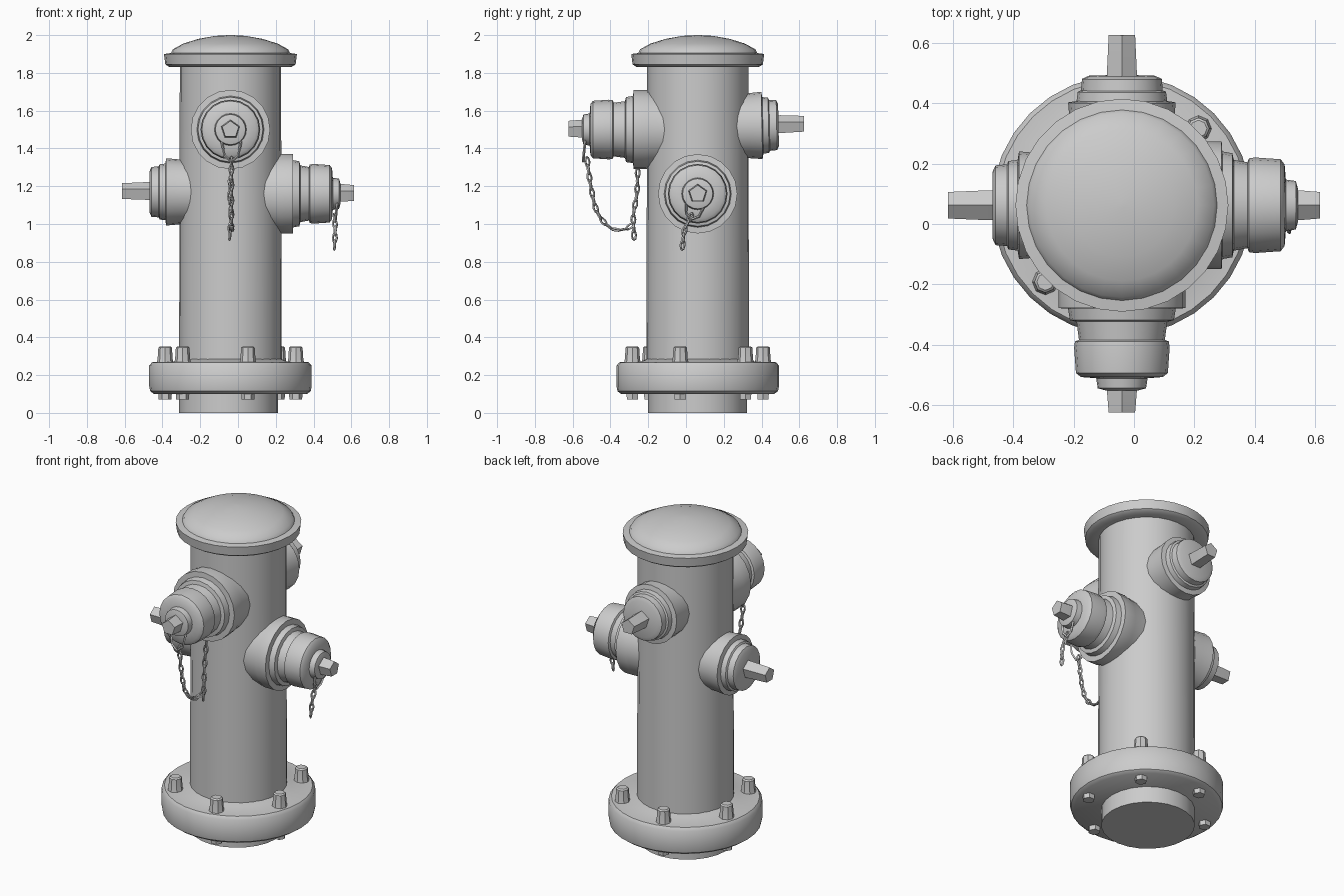
import bpy, bmesh, math
from mathutils import Vector, Matrix

if "Cube" in bpy.data.objects:
    bpy.data.objects.remove(bpy.data.objects["Cube"])

CX, CY = -0.04, 0.062          # barrel axis


def finish(name, bm, angle=40):
    bmesh.ops.recalc_face_normals(bm, faces=bm.faces)
    mesh = bpy.data.meshes.new(name)
    bm.to_mesh(mesh)
    bm.free()
    ob = bpy.data.objects.new(name, mesh)
    bpy.context.collection.objects.link(ob)
    bpy.ops.object.select_all(action='DESELECT')
    ob.select_set(True)
    bpy.context.view_layer.objects.active = ob
    bpy.ops.object.shade_smooth_by_angle(angle=math.radians(angle))
    return ob


def add_lathe(bm, profile, segs, mat):
    """Closed solid of revolution about local z from (radius, height) points."""
    rings = []
    for r, h in profile:
        rings.append([bm.verts.new(mat @ Vector((r * math.cos(a), r * math.sin(a), h)))
                      for a in (2 * math.pi * i / segs for i in range(segs))])
    for lo, hi in zip(rings, rings[1:]):
        for i in range(segs):
            j = (i + 1) % segs
            bm.faces.new((lo[i], lo[j], hi[j], hi[i]))
    bm.faces.new(rings[0][::-1])
    bm.faces.new(rings[-1])


def lathe(name, profile, segs, mat, angle=40):
    bm = bmesh.new()
    add_lathe(bm, profile, segs, mat)
    return finish(name, bm, angle)


def frame(origin, z_dir, x_dir):
    z = Vector(z_dir).normalized()
    x = Vector(x_dir)
    x = (x - z * x.dot(z)).normalized()
    m = Matrix((x, z.cross(x), z)).transposed().to_4x4()
    m.translation = origin
    return m


# Barrel, foot, flange and domed lid
axis = Matrix.Translation((CX, CY, 0))
lathe("foot", [(0.262, 0), (0.262, 0.14)], 24, Matrix.Translation((CX - 0.01, CY, 0)))
lathe("base_flange", [(0.405, 0.10), (0.425, 0.115), (0.43, 0.14), (0.43, 0.25),
                      (0.415, 0.268), (0.30, 0.272), (0.27, 0.285)], 32, axis)
lathe("barrel", [(0.272, 0.2), (0.27, 1.0), (0.268, 1.86)], 28, axis)
lathe("lid", [(0.26, 1.835), (0.325, 1.832), (0.345, 1.845), (0.352, 1.90), (0.315, 1.905),
              (0.305, 1.925), (0.25, 1.955), (0.17, 1.98), (0.08, 1.996), (0.01, 2.0)], 28, axis)

# Flange bolts, head above and nut below
bm = bmesh.new()
for k in range(6):
    a = math.radians(45 + 60 * k)
    m = Matrix.Translation((CX + 0.358 * math.cos(a), CY + 0.358 * math.sin(a), 0))
    add_lathe(bm, [(0.046, 0.255), (0.040, 0.285), (0.036, 0.345), (0.028, 0.352)], 8, m)
    add_lathe(bm, [(0.034, 0.072), (0.036, 0.12)], 6, m)
finish("flange_bolts", bm)


# Outlets: heights are measured outward from the barrel axis
def outlet(name, direction, z, body, nut):
    m = frame((CX, CY, z), direction, (0, 0, 1))
    lathe(name + "_outlet", body, 20, m)
    lathe(name + "_nut", nut, 5, m, 30)


def hose_outlet(name, direction, z, d, tip):
    outlet(name, direction, z,
           [(0.20, 0.08), (0.205, 0.25), (0.21, 0.265 + d / 3), (0.21, 0.33 + d / 3),
            (0.178, 0.332 + d / 3), (0.172, 0.365 + d / 2), (0.15, 0.37 + d / 2),
            (0.142, 0.415 + d), (0.155, 0.42 + d), (0.158, 0.44 + d), (0.152, 0.525 + d),
            (0.135, 0.538 + d), (0.085, 0.542 + d), (0.08, 0.575 + d), (0.055, 0.582 + d)],
           [(0.05, 0.5), (0.052, 0.585 + d), (0.046, tip)])


def plain_outlet(name, direction, z, tip):
    outlet(name, direction, z,
           [(0.17, 0.08), (0.172, 0.27), (0.178, 0.34), (0.15, 0.345), (0.146, 0.375),
            (0.135, 0.38), (0.132, 0.418), (0.11, 0.428)],
           [(0.052, 0.35), (0.052, 0.44), (0.046, tip)])


hose_outlet("front", (0, -1, 0), 1.50, 0.03, 0.685)
hose_outlet("right", (1, 0, 0), 1.16, 0.0, 0.655)
plain_outlet("back", (0, 1, 0.02), 1.515, 0.563)
plain_outlet("left", (-1, 0, 0), 1.17, 0.575)


# Chains of alternating oval links
def add_link(bm, mat, half_len, half_wid, wire):
    n, k = 8, 4
    rings = []
    for i in range(n):
        a = 2 * math.pi * i / n
        out = Vector((math.cos(a), 0, math.sin(a)))
        c = Vector((half_wid * out.x, 0, half_len * out.z))
        rings.append([bm.verts.new(mat @ (c + wire * (out * math.cos(b) + Vector((0, math.sin(b), 0)))))
                      for b in (2 * math.pi * j / k for j in range(k))])
    for i in range(n):
        p, q = rings[i], rings[(i + 1) % n]
        for j in range(k):
            bm.faces.new((p[j], p[(j + 1) % k], q[(j + 1) % k], q[j]))


def add_chain(bm, points, pitch=0.042):
    pts = [Vector(p) for p in points]
    lengths = [(b - a).length for a, b in zip(pts, pts[1:])]
    total = sum(lengths)

    def at(s):
        for a, b, l in zip(pts, pts[1:], lengths):
            if s <= l:
                return a.lerp(b, s / l)
            s -= l
        return pts[-1]

    n = max(1, round(total / pitch))
    for i in range(n):
        a, b = at(total * i / n), at(total * (i + 1) / n)
        side = (1, 0.3, 0) if i % 2 else (-0.3, 1, 0)
        add_link(bm, frame((a + b) / 2, b - a, side), 0.026, 0.011, 0.006)


bm = bmesh.new()
x = CX + 0.005
add_link(bm, frame((x, -0.535, 1.43), (0, 0.1, 1), (1, 0, 0)), 0.10, 0.05, 0.007)
add_chain(bm, [(x, -0.525, 1.35), (x, -0.505, 1.2), (x, -0.48, 1.08), (x, -0.44, 1.01),
               (x, -0.38, 0.965), (x, -0.32, 0.97), (x, -0.28, 1.0)])
add_chain(bm, [(x, -0.255, 1.29), (x - 0.01, -0.26, 1.15), (x, -0.28, 1.05), (x - 0.01, -0.275, 0.92)])
finish("front_chain", bm)

bm = bmesh.new()
add_link(bm, frame((0.525, 0.05, 1.11), (0.1, 0.25, 1), (0, 1, 0)), 0.09, 0.05, 0.007)
add_chain(bm, [(0.51, 0.03, 1.05), (0.515, -0.01, 0.97), (0.51, -0.02, 0.87)])
finish("right_chain", bm)
